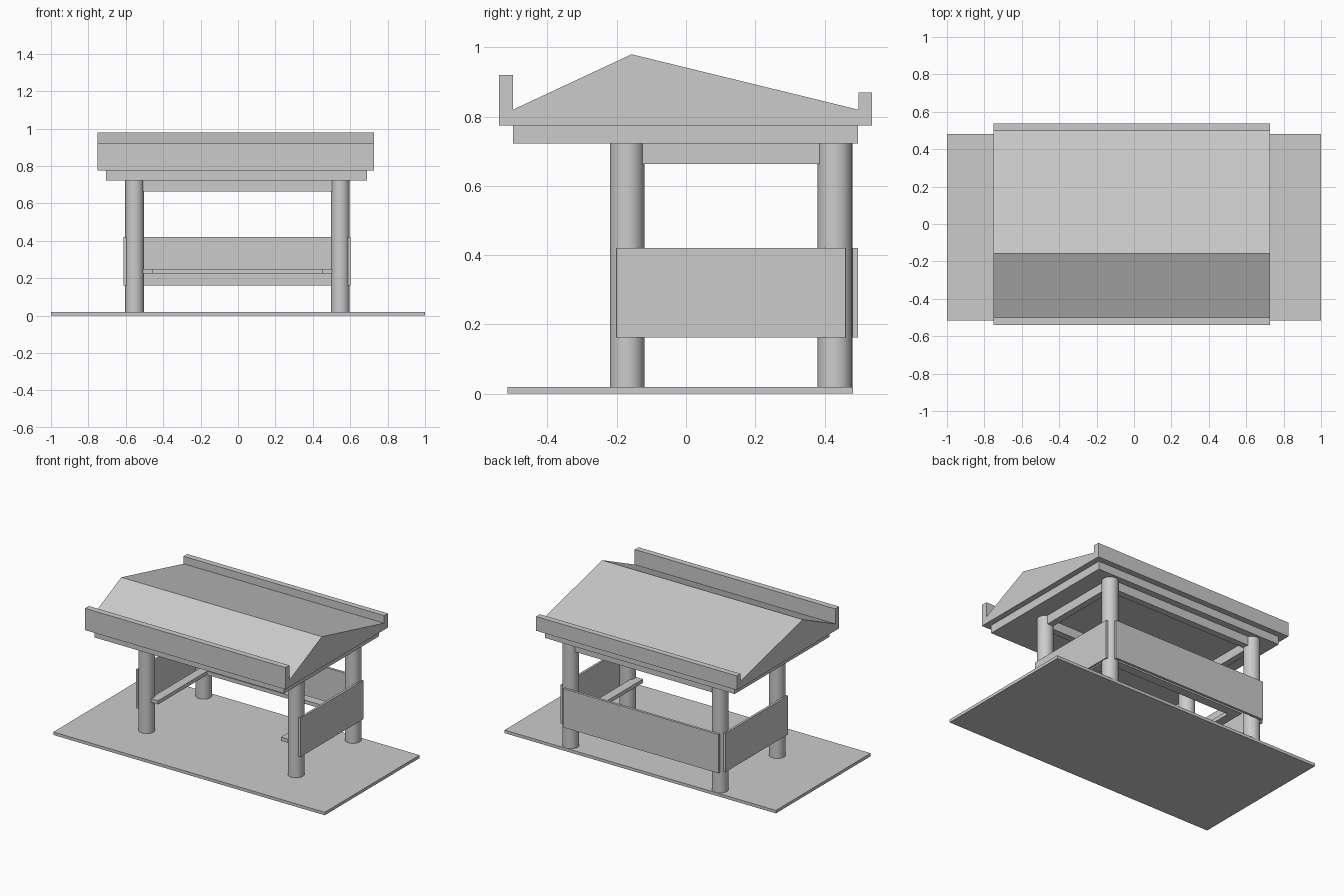
import bpy, bmesh
from mathutils import Vector

old = bpy.data.objects.get("Cube")
if old:
    bpy.data.objects.remove(old, do_unlink=True)

# Single flat colour
grey = bpy.data.materials.new("plain grey")
grey.use_nodes = True
colour = (0.6, 0.6, 0.6, 1)
grey.diffuse_color = colour
grey.node_tree.nodes["Principled BSDF"].inputs["Base Color"].default_value = colour


def finish(name, bm):
    bmesh.ops.recalc_face_normals(bm, faces=bm.faces)
    mesh = bpy.data.meshes.new(name)
    bm.to_mesh(mesh)
    bm.free()
    mesh.materials.append(grey)
    obj = bpy.data.objects.new(name, mesh)
    bpy.context.collection.objects.link(obj)
    return obj


def box(name, x, y, z):
    """Box from (low, high) ranges on each axis."""
    bm = bmesh.new()
    bmesh.ops.create_cube(bm, size=1)
    for v in bm.verts:
        v.co = [r[0] if c < 0 else r[1] for r, c in zip((x, y, z), v.co)]
    return finish(name, bm)


def extrude_x(name, profile, x0, x1):
    """Extrude a closed (y, z) profile along x."""
    bm = bmesh.new()
    face = bm.faces.new([bm.verts.new((x0, y, z)) for y, z in profile])
    new = bmesh.ops.extrude_face_region(bm, geom=[face])["geom"]
    verts = [g for g in new if isinstance(g, bmesh.types.BMVert)]
    bmesh.ops.translate(bm, verts=verts, vec=Vector((x1 - x0, 0, 0)))
    return finish(name, bm)


def post(name, x, y, z0, z1, radius):
    bm = bmesh.new()
    bmesh.ops.create_cone(bm, cap_ends=True, segments=32, radius1=radius,
                          radius2=radius, depth=z1 - z0)
    bmesh.ops.translate(bm, verts=bm.verts, vec=Vector((x, y, (z0 + z1) / 2)))
    obj = finish(name, bm)
    bpy.ops.object.select_all(action="DESELECT")
    obj.select_set(True)
    bpy.context.view_layer.objects.active = obj
    bpy.ops.object.shade_smooth_by_angle()


# Ground slab
box("ground_slab", (-1, 1), (-0.515, 0.482), (0, 0.02))

# Posts and the beams between them
post_x = {"right": -0.553, "left": 0.547}
post_y = {"front": -0.17, "back": 0.43}
beam_z = (0.663, 0.722)
half = 0.022
for side, x in post_x.items():
    for end, y in post_y.items():
        post(f"{end}_{side}_post", x, y, 0.02, 0.722, 0.05)
    box(f"{side}_beam", (x - half, x + half), (-0.125, 0.388), beam_z)
for end, y in post_y.items():
    box(f"{end}_beam", (-0.515, 0.508), (y - half, y + half), beam_z)

# Low wall panels on three sides
panel_z = (0.162, 0.42)
box("right_panel", (-0.612, -0.597), (-0.2, 0.46), panel_z)
box("left_panel", (0.587, 0.602), (-0.2, 0.46), panel_z)
box("back_panel", (-0.587, 0.555), (0.48, 0.497), panel_z)

# U-shaped bench
seat_z = (0.225, 0.25)
box("right_bench", (-0.515, -0.455), (-0.19, 0.385), seat_z)
box("left_bench", (0.45, 0.51), (-0.19, 0.385), seat_z)
box("back_bench", (-0.455, 0.45), (0.325, 0.385), seat_z)

# Ceiling slab and off-centre gable roof with upturned edges
box("ceiling_slab", (-0.707, 0.69), (-0.5, 0.497), (0.722, 0.775))
extrude_x("roof", [(-0.54, 0.775), (-0.54, 0.92), (-0.5, 0.92), (-0.5, 0.82),
                   (-0.157, 0.98), (0.498, 0.82), (0.498, 0.87),
                   (0.537, 0.87), (0.537, 0.775)], -0.75, 0.728)
